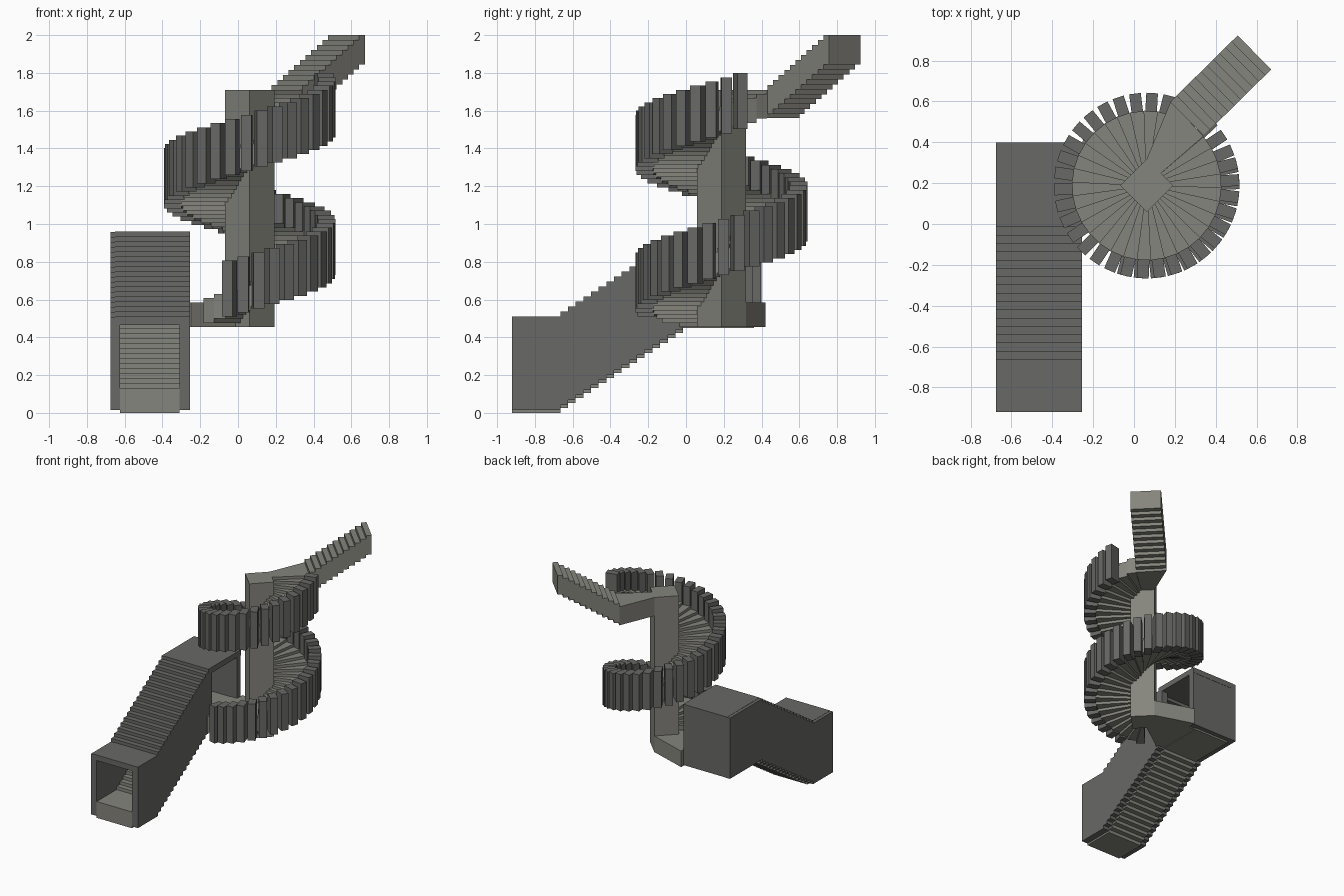
import bpy, bmesh
from math import sin, cos, radians
from mathutils import Matrix, Vector

if "Cube" in bpy.data.objects:
    bpy.data.objects.remove(bpy.data.objects["Cube"])


def material(name, rgb):
    m = bpy.data.materials.new(name)
    m.diffuse_color = (*rgb, 1)
    m.use_nodes = True
    m.node_tree.nodes["Principled BSDF"].inputs["Base Color"].default_value = m.diffuse_color
    return m


STONE = material("stone", (0.235, 0.233, 0.205))
DARK = material("dark_stone", (0.14, 0.14, 0.135))


def prism(bm, pts, z0, z1):
    """Upright prism from a flat outline."""
    lo = [bm.verts.new((x, y, z0)) for x, y in pts]
    hi = [bm.verts.new((x, y, z1)) for x, y in pts]
    n = len(pts)
    bm.faces.new(lo[::-1])
    bm.faces.new(hi)
    for i in range(n):
        j = (i + 1) % n
        bm.faces.new((lo[i], lo[j], hi[j], hi[i]))


def finish(name, bm, mat):
    bmesh.ops.recalc_face_normals(bm, faces=bm.faces)
    me = bpy.data.meshes.new(name)
    bm.to_mesh(me)
    bm.free()
    me.materials.append(mat)
    ob = bpy.data.objects.new(name, me)
    bpy.context.collection.objects.link(ob)
    return ob


def block(name, pts, z0, z1, mat):
    bm = bmesh.new()
    prism(bm, pts, z0, z1)
    return finish(name, bm, mat)


def rect(x0, x1, y0, y1):
    return [(x0, y0), (x1, y0), (x1, y1), (x0, y1)]


# ---- covered lower flight: stepped bands extruded across x ----
STEPS, RUN, RISE = 17, 0.0406, 0.45 / 17


def stair_line(z, y_end):
    pts = [(-0.92, z)]
    for i in range(STEPS):
        y = -0.665 + RUN * i
        pts += [(y, z + RISE * i), (y, z + RISE * (i + 1))]
    return pts + [(y_end, z + RISE * STEPS)]


def band(name, x0, x1, z_low, z_high, y_end, mat):
    outline = stair_line(z_low, y_end) + stair_line(z_high, y_end)[::-1]
    bm = bmesh.new()
    a = [bm.verts.new((x0, y, z)) for y, z in outline]
    b = [bm.verts.new((x1, y, z)) for y, z in outline]
    n = len(a)
    bm.faces.new(a)
    bm.faces.new(b[::-1])
    for i in range(n):
        j = (i + 1) % n
        bm.faces.new((a[i], b[i], b[j], a[j]))
    return finish(name, bm, mat)


band("tunnel_floor", -0.625, -0.31, 0.0, 0.132, 0.36, STONE)
band("tunnel_roof", -0.65, -0.255, 0.465, 0.51, 0.40, DARK)
band("tunnel_left_wall", -0.675, -0.625, 0.015, 0.508, 0.40, DARK)
band("tunnel_right_wall", -0.31, -0.255, 0.015, 0.508, 0.03, DARK)
block("tunnel_back_wall", rect(-0.67, -0.255, 0.35, 0.398), 0.465, 0.955, DARK)

# ---- central column (square, turned 45 degrees) ----
CX, CY = 0.062, 0.188
H = 0.13
block("column", [(CX - H, CY), (CX, CY - H), (CX + H, CY), (CX, CY + H)], 0.455, 1.71, STONE)

# ---- landing between tunnel and spiral ----
block("lower_landing", [(-0.31, -0.03), (-0.25, -0.035), (CX, CY), (CX, CY + H),
                        (-0.25, 0.42), (-0.255, 0.35), (-0.31, 0.35)], 0.455, 0.585, STONE)

# ---- spiral treads and balusters ----
PITCH, SPIRAL_RISE = 10.65, 1.125 / 51


def polar(r, deg):
    return (CX + r * cos(radians(deg)), CY + r * sin(radians(deg)))


treads, rail = bmesh.new(), bmesh.new()
for k in range(-20, 30):
    ang = 86.6 + PITCH * k
    top = 0.585 + SPIRAL_RISE * (k + 21)
    h = PITCH / 2
    prism(treads, [polar(0.06, ang - h), polar(0.367, ang - h),
                   polar(0.367, ang + h), polar(0.06, ang + h)], top - 0.13, top)
    if -18 <= k <= 27:
        u = Vector((cos(radians(ang)), sin(radians(ang))))
        v = Vector((-u.y, u.x)) * 0.0285
        c = Vector((CX, CY))
        prism(rail, [c + u * 0.362 - v, c + u * 0.454 - v,
                     c + u * 0.454 + v, c + u * 0.362 + v], top - 0.142, top + 0.155)
finish("spiral_treads", treads, STONE)
finish("spiral_balusters", rail, DARK)

# ---- upper landing and open exit flight ----
block("upper_landing", [(CX, CY), (0.34, 0.43), (0.18, 0.60), (CX, CY + H)], 1.56, 1.71, STONE)
flight = bmesh.new()
N, LEN, W = 11, 0.463, 0.117
for i in range(N):
    top = 1.71 + 0.29 * (i + 1) / N
    prism(flight, rect(LEN * i / N, LEN * (i + 1) / N, -W, W), top - 0.155, top)
ob = finish("exit_flight", flight, STONE)
ob.data.transform(Matrix.Translation((0.26, 0.515, 0)) @ Matrix.Rotation(radians(44.6), 4, 'Z'))
